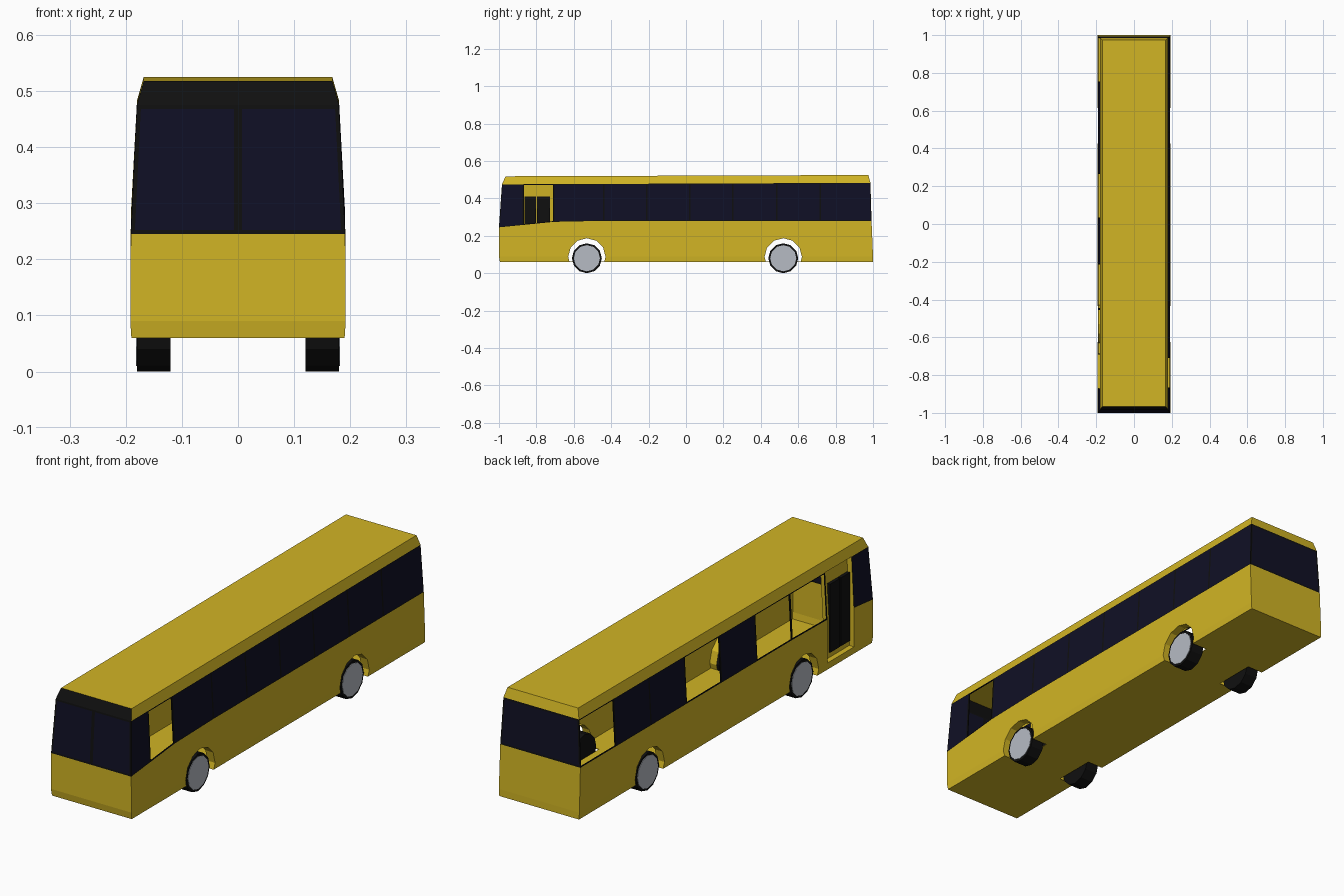
import bpy, bmesh, math
from mathutils import Matrix, Vector

old = bpy.data.objects.get("Cube")
if old:
    bpy.data.objects.remove(old, do_unlink=True)


def material(name, rgb):
    m = bpy.data.materials.new(name)
    m.use_nodes = True
    m.diffuse_color = (*rgb, 1)
    m.node_tree.nodes["Principled BSDF"].inputs["Base Color"].default_value = (*rgb, 1)
    return m


YELLOW = material("yellow paint", (0.64, 0.46, 0.018))
BLACK = material("black trim", (0.005, 0.005, 0.005))
GLASS = material("dark blue glass", (0.005, 0.005, 0.018))
SILVER = material("silver hub", (0.47, 0.50, 0.55))


def make_object(name, bm, *mats):
    me = bpy.data.meshes.new(name)
    bm.to_mesh(me)
    bm.free()
    for m in mats:
        me.materials.append(m)
    ob = bpy.data.objects.new(name, me)
    bpy.context.collection.objects.link(ob)
    return ob


def x_cylinder(bm, radius, x0, x1, y, z, caps=True):
    """Twelve-sided cylinder lying along x."""
    mat = Matrix.Translation(((x0 + x1) / 2, y, z)) @ Matrix.Rotation(math.pi / 2, 4, 'Y')
    bmesh.ops.create_cone(bm, cap_ends=caps, segments=12, radius1=radius,
                          radius2=radius, depth=abs(x1 - x0), matrix=mat)


def box(name, lo, hi, mat):
    bm = bmesh.new()
    bmesh.ops.create_cube(bm, size=1)
    lo, hi = Vector(lo), Vector(hi)
    for v in bm.verts:
        v.co = Vector([(a + b) / 2 + c * (b - a) for a, b, c in zip(lo, hi, v.co)])
    return make_object(name, bm, mat)


# Body shell: rings of the same layout, split at the window pillars
LEFT_SIDE = [-0.87, -0.706, -0.44, -0.21, 0.02, 0.25, 0.486, 0.717]
RIGHT_SIDE = [0.75, 0.51, 0.27, 0.03, -0.21, -0.45, -0.69, -0.87]
LEVELS = [  # height along y, half width, front y, back y
    (lambda y: 0.06, 0.190, -0.995, 1.0),
    (lambda y: 0.09, 0.192, -1.0, 1.0),
    (lambda y: min(0.28, 0.245 + 0.1 * (y + 1)), 0.191, -1.0, 0.992),
    (lambda y: 0.479 + 0.004 * y, 0.180, -0.984, 0.986),
    (lambda y: 0.5215 + 0.0035 * y, 0.168, -0.965, 0.975),
]
bm = bmesh.new()
rings = []
for height, hx, yf, yb in LEVELS:
    plan = [(0, yf), (hx, yf)] + [(hx, y) for y in LEFT_SIDE]
    plan += [(hx, yb), (-hx, yb)] + [(-hx, y) for y in RIGHT_SIDE] + [(-hx, yf)]
    rings.append([bm.verts.new((x, y, height(y))) for x, y in plan])
count = len(rings[0])
back = len(LEFT_SIDE) + 2
door_seg = count - 3
open_segs = {2, back + 1, back + 4, back + 6, back + 7}

side_panes, end_panes, open_panes, door = [], [], [], []
for level in range(len(rings) - 1):
    low, high = rings[level], rings[level + 1]
    for i in range(count):
        j = (i + 1) % count
        f = bm.faces.new((low[i], low[j], high[j], high[i]))
        front = i in (0, count - 1)
        if i == door_seg and level in (1, 2):
            door.append(f)
        elif level == 2:
            f.material_index = 1
            (end_panes if front or i == back else side_panes).append(f)
            if i in open_segs:
                open_panes.append(f)
        elif level == 3 and front:
            f.material_index = 1
bm.faces.new(list(reversed(rings[0])))
bm.faces.new(rings[-1])
bm.normal_update()

# Window frames, glass, open windows and door recess
bmesh.ops.inset_individual(bm, faces=side_panes, thickness=0.006)
bmesh.ops.inset_individual(bm, faces=end_panes, thickness=0.010)
for f in side_panes + end_panes:
    f.material_index = 2
bmesh.ops.inset_region(bm, faces=door, thickness=0.004, depth=-0.02)
bmesh.ops.delete(bm, geom=open_panes, context='FACES')
body = make_object("body", bm, YELLOW, BLACK, GLASS)
shell = body.modifiers.new("thickness", 'SOLIDIFY')
shell.thickness = 0.004
shell.offset = -1

# Wheel openings cut from the shell
AXLES = [("front", -0.53), ("rear", 0.52)]
SIDES = [("left", 1), ("right", -1)]
bm = bmesh.new()
for _, y in AXLES:
    for _, s in SIDES:
        x_cylinder(bm, 0.1, s * 0.115, s * 0.25, y, 0.087)
cutter = make_object("wheel_opening_cutter", bm)
cutter.hide_render = True
cut = body.modifiers.new("wheel openings", 'BOOLEAN')
cut.operation = 'DIFFERENCE'
cut.solver = 'EXACT'
cut.object = cutter
bpy.context.view_layer.objects.active = body
for name in [m.name for m in body.modifiers]:
    bpy.ops.object.modifier_apply(modifier=name)
bpy.data.objects.remove(cutter, do_unlink=True)

# Wheels, hubs and arch linings
for axle, y in AXLES:
    for side, s in SIDES:
        bm = bmesh.new()
        x_cylinder(bm, 0.08, s * 0.12, s * 0.18, y, 0.08)
        make_object(f"{axle}_{side}_tyre", bm, BLACK)

        bm = bmesh.new()
        x_cylinder(bm, 0.07, s * 0.178, s * 0.182, y, 0.08)
        make_object(f"{axle}_{side}_hub", bm, SILVER)

        bm = bmesh.new()
        x_cylinder(bm, 0.1, s * 0.155, s * 0.19, y, 0.087, caps=False)
        bmesh.ops.bisect_plane(bm, geom=bm.verts[:] + bm.edges[:] + bm.faces[:],
                               plane_co=(0, 0, 0.06), plane_no=(0, 0, 1), clear_inner=True)
        make_object(f"{axle}_{side}_arch", bm, YELLOW)

# Door leaves
box("front_door_leaf", (-0.177, -0.864, 0.115), (-0.156, -0.802, 0.41), BLACK)
box("rear_door_leaf", (-0.177, -0.796, 0.115), (-0.156, -0.728, 0.41), BLACK)
